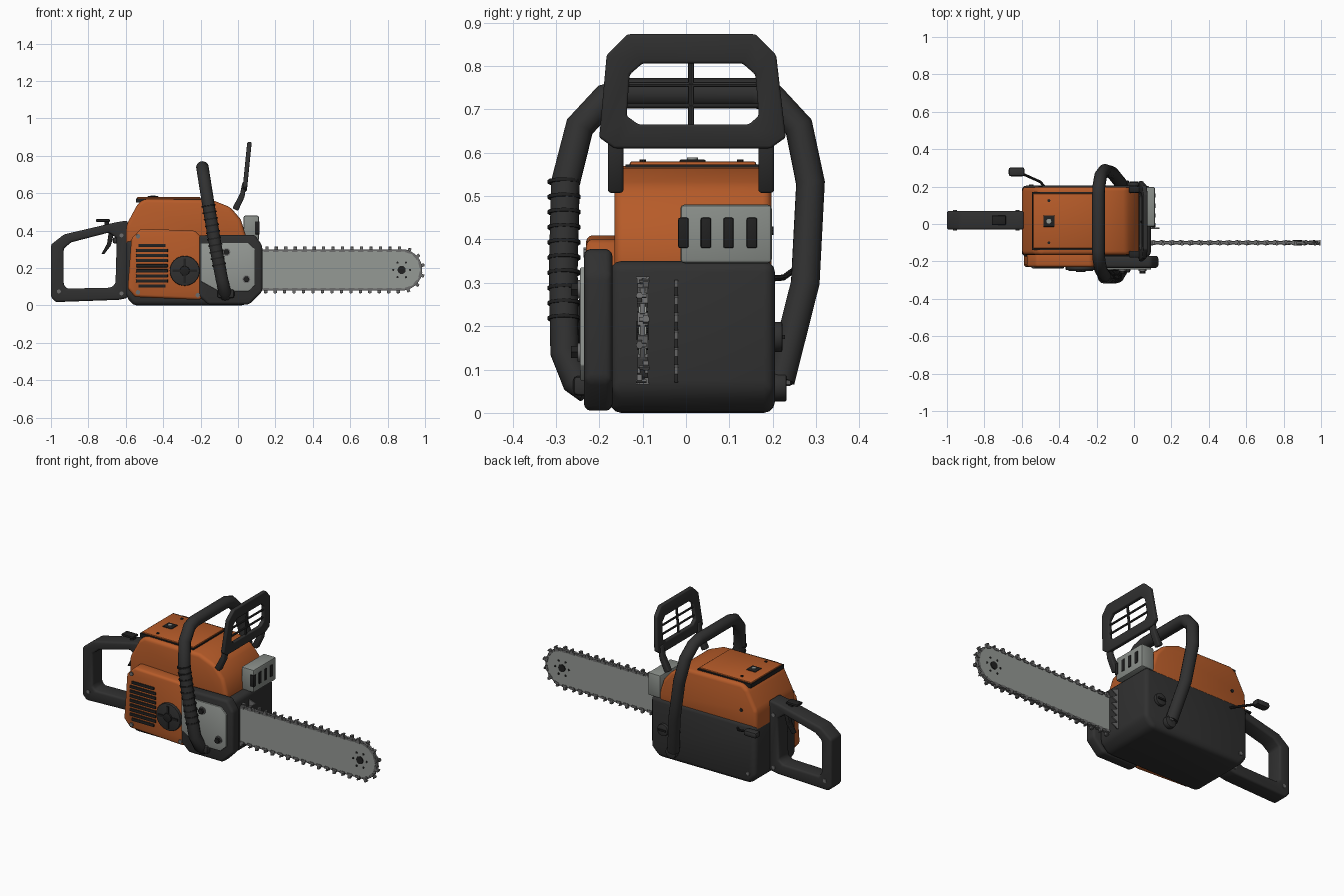
import bpy, bmesh, math
from mathutils import Matrix, Vector


def mat(name, r, g, b):
    m = bpy.data.materials.new(name)
    m.diffuse_color = (r, g, b, 1)
    return m


ORANGE = mat("orange plastic", 0.47, 0.105, 0.022)
DARK = mat("dark plastic", 0.03, 0.03, 0.03)
BLACK = mat("black rubber", 0.015, 0.015, 0.015)
STEEL = mat("bar steel", 0.30, 0.32, 0.30)
MUFF = mat("muffler grey", 0.25, 0.27, 0.25)
CHAIN = mat("chain steel", 0.15, 0.15, 0.15)

AX = {'x': lambda a, b, d: (d, a, b), 'y': lambda a, b, d: (a, d, b), 'z': lambda a, b, d: (a, b, d)}


def finish(bm, name, m, bevel=0.0, seg=3):
    bmesh.ops.recalc_face_normals(bm, faces=bm.faces)
    if bevel:
        es = [e for e in bm.edges if e.calc_face_angle(0) > math.radians(25)]
        bmesh.ops.bevel(bm, geom=es, offset=bevel, segments=seg, profile=0.5,
                        affect='EDGES', clamp_overlap=True)
    me = bpy.data.meshes.new(name)
    bm.to_mesh(me)
    bm.free()
    me.materials.append(m)
    ob = bpy.data.objects.new(name, me)
    bpy.context.collection.objects.link(ob)
    return ob


def prism(name, pts, axis, lo, hi, m, bevel=0.0, seg=3):
    bm = bmesh.new()
    a, b = ([bm.verts.new(AX[axis](p[0], p[1], d)) for p in pts] for d in (lo, hi))
    n = len(pts)
    bm.faces.new(a)
    bm.faces.new(b)
    for i in range(n):
        j = (i + 1) % n
        bm.faces.new((a[i], a[j], b[j], b[i]))
    return finish(bm, name, m, bevel, seg)


def ring(name, outer, inner, axis, lo, hi, m, bevel, shear=0.0):
    """Frame between two outlines that have the same number of points."""
    bm = bmesh.new()
    n = len(outer)
    loops = [[bm.verts.new(AX[axis](p[0], p[1], d)) for p in pts]
             for pts, d in ((outer, lo), (outer, hi), (inner, hi), (inner, lo))]
    for k in range(4):
        a, b = loops[k], loops[(k + 1) % 4]
        for i in range(n):
            j = (i + 1) % n
            bm.faces.new((a[i], a[j], b[j], b[i]))
    for v in bm.verts:
        v.co.x += shear * (v.co.z - 0.6)
    return finish(bm, name, m, bevel)


def box(name, x, y, z, m, bevel=0.0):
    pts = [(x[0], z[0]), (x[1], z[0]), (x[1], z[1]), (x[0], z[1])]
    return prism(name, pts, 'y', y[0], y[1], m, bevel, 2)


def disc(name, c, r, axis, lo, hi, m, n=24, bevel=0.0):
    pts = [(c[0] + r * math.cos(2 * math.pi * i / n), c[1] + r * math.sin(2 * math.pi * i / n)) for i in range(n)]
    return prism(name, pts, axis, lo, hi, m, bevel, 2)


def tube(name, pts, r, m, res=4):
    cu = bpy.data.curves.new(name, 'CURVE')
    cu.dimensions = '3D'
    cu.bevel_depth, cu.bevel_resolution, cu.use_fill_caps = r, res, True
    s = cu.splines.new('POLY')
    s.points.add(len(pts) - 1)
    for p, q in zip(s.points, pts):
        p.co = (*q, 1)
    cu.materials.append(m)
    ob = bpy.data.objects.new(name, cu)
    bpy.context.collection.objects.link(ob)
    bpy.context.view_layer.objects.active = ob
    bpy.ops.object.select_all(action='DESELECT')
    ob.select_set(True)
    bpy.ops.object.convert(target='MESH')
    return bpy.context.object


# Main housing: dark crankcase and orange shroud
prism("crankcase", [(-0.6, 0.05), (-0.56, 0.0), (0.04, 0.0), (0.09, 0.05), (0.09, 0.35), (-0.6, 0.35)],
      'y', -0.175, 0.205, DARK, 0.025)
prism("engine_shroud", [(-0.6, 0.3), (-0.597, 0.43), (-0.535, 0.545), (-0.5, 0.57), (-0.14, 0.565),
                        (-0.04, 0.525), (0.015, 0.46), (0.04, 0.38), (0.04, 0.3)],
      'y', -0.165, 0.197, ORANGE, 0.02)
box("lid_seam", (-0.545, -0.195), (-0.14, 0.172), (0.55, 0.573), BLACK)
box("filter_lid", (-0.54, -0.2), (-0.13, 0.162), (0.56, 0.58), ORANGE, 0.006)
box("lid_latch", (-0.485, -0.425), (-0.015, 0.045), (0.575, 0.584), BLACK, 0.003)
disc("latch_button", (-0.455, 0.015), 0.013, 'z', 0.58, 0.589, STEEL, 12)
for y in (-0.1, 0.125):
    disc("lid_screw", (-0.455, y), 0.008, 'z', 0.575, 0.584, BLACK, 10)

# Starter cover with vents and pull knob
prism("starter_cover", [(-0.59, 0.09), (-0.55, 0.045), (-0.2, 0.03), (-0.17, 0.08), (-0.17, 0.34), (-0.23, 0.4),
                        (-0.52, 0.41), (-0.57, 0.36)], 'y', -0.23, -0.15, ORANGE, 0.014)
for i in range(9):
    z = 0.095 + i * 0.0272
    inset = 0.012 if i in (0, 8) else 0
    box("vent_slot", (-0.545 + inset, -0.375 - inset), (-0.237, -0.22), (z, z + 0.017), BLACK, 0.003)
disc("starter_knob", (-0.285, 0.185), 0.08, 'y', -0.247, -0.22, DARK, 32, 0.005)
disc("starter_hub", (-0.285, 0.185), 0.026, 'y', -0.257, -0.24, BLACK, 20, 0.003)
for w, h in ((0.065, 0.007), (0.007, 0.065)):
    box("knob_rib", (-0.285 - w, -0.285 + w), (-0.252, -0.24), (0.185 - h, 0.185 + h), BLACK)
for x, z in ((-0.535, 0.37), (-0.535, 0.07), (-0.215, 0.055)):
    disc("cover_screw", (x, z), 0.012, 'y', -0.236, -0.22, CHAIN, 10)

# Clutch cover with steel plate and nuts
prism("clutch_cover", [(-0.21, 0.05), (-0.16, 0.005), (0.06, 0.005), (0.13, 0.075), (0.13, 0.32), (0.09, 0.378),
                       (-0.21, 0.375)], 'y', -0.235, -0.17, DARK, 0.015)
prism("clutch_plate", [(-0.2, 0.13), (-0.1, 0.075), (0.055, 0.075), (0.092, 0.11), (0.092, 0.3), (0.055, 0.335),
                       (-0.2, 0.335)], 'y', -0.244, -0.23, STEEL, 0.003)
for x, z in ((-0.062, 0.285), (0.045, 0.14)):
    disc("bar_washer", (x, z), 0.021, 'y', -0.25, -0.24, CHAIN, 16)
    disc("bar_nut", (x, z), 0.016, 'y', -0.265, -0.24, BLACK, 6)

# Guide bar
N = 20
tip = [(0.875 + 0.1 * math.cos(a), 0.19 + 0.1 * math.sin(a))
       for a in [math.pi * (i / N - 0.5) for i in range(N + 1)]]
prism("guide_bar", [(0.0, 0.09)] + tip + [(0.0, 0.29)], 'y', -0.109, -0.091, STEEL)
disc("nose_rivet", (0.875, 0.19), 0.022, 'y', -0.114, -0.086, BLACK, 16)
for i in range(6):
    a = i * math.pi / 3
    disc("nose_pin", (0.875 + 0.045 * math.cos(a), 0.19 + 0.045 * math.sin(a)), 0.006, 'y', -0.112, -0.088, BLACK, 8)

# Saw chain: links and cutters along the bar edge
R, X0, X1 = 0.103, 0.05, 0.875
L, ARC = X1 - X0, math.pi * 0.103
count = int((2 * L + ARC) / 0.025)
bm = bmesh.new()


def chain_box(frame, size, off):
    bmesh.ops.create_cube(bm, size=1, matrix=frame @ Matrix.Translation(off) @ Matrix.Diagonal((*size, 1)))


for i in range(count + 1):
    s = i * (2 * L + ARC) / count
    if s < L:
        x, z, a = X0 + s, 0.19 + R, 0.0
    elif s < L + ARC:
        a = (s - L) / R
        x, z = X1 + R * math.sin(a), 0.19 + R * math.cos(a)
    else:
        x, z, a = X1 - (s - L - ARC), 0.19 - R, math.pi
    f = Matrix.Translation((x, -0.1, z)) @ Matrix.Rotation(a, 4, 'Y')
    if i % 2:
        chain_box(f, (0.03, 0.012, 0.014), (0, 0, 0))
    else:
        side = 0.007 if i % 4 else -0.007
        chain_box(f, (0.03, 0.024, 0.014), (0, 0, 0))
        chain_box(f, (0.017, 0.012, 0.018), (0.003, side, 0.012))
        chain_box(f, (0.009, 0.024, 0.005), (0.004, side * 0.5, 0.0195))
finish(bm, "saw_chain", CHAIN)

# Bumper spikes beside the bar
spikes = [(0.06, 0.31), (0.06, 0.07)]
for i in range(6):
    z = 0.07 + i * 0.04
    spikes += [(0.098, z), (0.135, z + 0.02), (0.098, z + 0.036)]
prism("bumper_spikes", spikes, 'y', -0.026, -0.019, CHAIN)

# Muffler with slots
box("muffler", (0.03, 0.112), (-0.013, 0.198), (0.345, 0.48), MUFF, 0.009)
for y in (-0.018, 0.034, 0.086, 0.14):
    box("muffler_slot", (0.09, 0.116), (y, y + 0.024), (0.38, 0.45), BLACK, 0.004)

# Front wrap handle with grip rings
path = [(-0.225, 0.055), (-0.255, 0.075), (-0.28, 0.14), (-0.283, 0.33), (-0.278, 0.53), (-0.245, 0.66), (-0.185, 0.725),
        (-0.14, 0.738), (0.155, 0.738), (0.2, 0.725), (0.26, 0.66), (0.287, 0.53), (0.275, 0.3), (0.218, 0.075)]


def lean(z):
    return -0.065 - 0.125 * ((z - 0.055) / 0.683) ** 0.85


tube("wrap_handle", [(lean(z), y, z) for y, z in path], 0.034, DARK)
for i in range(10):
    z = 0.218 + i * 0.035
    y = -0.281
    d = Vector((lean(z + 0.01) - lean(z - 0.01), 0, 0.02)).normalized() * 0.004
    c = Vector((lean(z), y, z))
    tube("grip_ring", [c - d, c + d], 0.038, BLACK)
disc("handle_foot", (-0.06, 0.06), 0.034, 'y', 0.195, 0.232, DARK, 20, 0.005)
disc("handle_bolt", (-0.06, 0.075), 0.013, 'y', 0.23, 0.241, CHAIN, 8)
box("handle_mount", (-0.11, -0.02), (-0.26, -0.2), (0.04, 0.085), DARK, 0.01)
disc("oil_cap", (0.0, 0.175), 0.035, 'y', 0.2, 0.222, DARK, 24, 0.004)
box("oil_cap_grip", (-0.025, 0.025), (0.218, 0.228), (0.17, 0.18), BLACK)

# Hand guard: frame, grid rods and arms
ring("hand_guard",
     [(-0.2, 0.635), (-0.183, 0.825), (-0.135, 0.873), (0.16, 0.873), (0.208, 0.825), (0.23, 0.635), (0.195, 0.61),
      (-0.165, 0.61)],
     [(-0.137, 0.685), (-0.13, 0.78), (-0.1, 0.806), (0.13, 0.806), (0.16, 0.78), (0.168, 0.685), (0.145, 0.665),
      (-0.11, 0.665)], 'x', 0.022, 0.046, DARK, 0.006, 0.1)
tube("guard_rod", [(0.04, 0.012, 0.66), (0.054, 0.012, 0.81)], 0.007, DARK, 2)
for z in (0.708, 0.757):
    xr = 0.034 + 0.1 * (z - 0.6)
    tube("guard_rod", [(xr, -0.14, z), (xr, 0.17, z)], 0.006, DARK, 2)
for y in (-0.162, 0.185):
    prism("guard_arm", [(-0.03, 0.52), (0.0, 0.505), (0.035, 0.58), (0.046, 0.66), (0.024, 0.66), (0.012, 0.6)],
          'y', y - 0.018, y + 0.018, DARK, 0.007)

# Rear handle, trigger and throttle lock
ring("rear_handle",
     [(-1.0, 0.045), (-0.975, 0.018), (-0.64, 0.03), (-0.59, 0.04), (-0.59, 0.455), (-0.66, 0.443), (-0.93, 0.38),
      (-1.0, 0.325)],
     [(-0.932, 0.11), (-0.915, 0.09), (-0.68, 0.095), (-0.655, 0.115), (-0.648, 0.36), (-0.69, 0.39), (-0.89, 0.338),
      (-0.932, 0.305)], 'y', -0.03, 0.07, DARK, 0.012)
prism("throttle_trigger", [(-0.73, 0.275), (-0.715, 0.275), (-0.68, 0.32), (-0.66, 0.4), (-0.69, 0.4), (-0.7, 0.33)],
      'y', 0.005, 0.035, BLACK, 0.004)
box("throttle_lock", (-0.76, -0.685), (-0.005, 0.045), (0.447, 0.461), BLACK, 0.004)
box("throttle_lock_stem", (-0.715, -0.69), (0.01, 0.03), (0.41, 0.45), BLACK)
for x, z in ((-0.958, 0.075), (-0.623, 0.375), (-0.623, 0.065)):
    disc("handle_screw", (x, z), 0.011, 'y', -0.034, 0.074, CHAIN, 10)

# Choke lever on the back
tube("choke_stalk", [(-0.48, 0.2, 0.31), (-0.5, 0.225, 0.312), (-0.6, 0.27, 0.345)], 0.007, BLACK, 2)
box("choke_knob", (-0.67, -0.585), (0.255, 0.303), (0.33, 0.365), DARK, 0.012)
disc("rear_case_screw", (-0.55, 0.06), 0.012, 'y', 0.2, 0.211, CHAIN, 10)
disc("shroud_screw", (-0.5, 0.42), 0.01, 'y', 0.19, 0.202, BLACK, 10)

# Smooth shading with sharp edges kept
bpy.ops.object.select_all(action='SELECT')
bpy.context.view_layer.objects.active = bpy.context.scene.objects[0]
bpy.ops.object.shade_smooth_by_angle(angle=math.radians(35))
